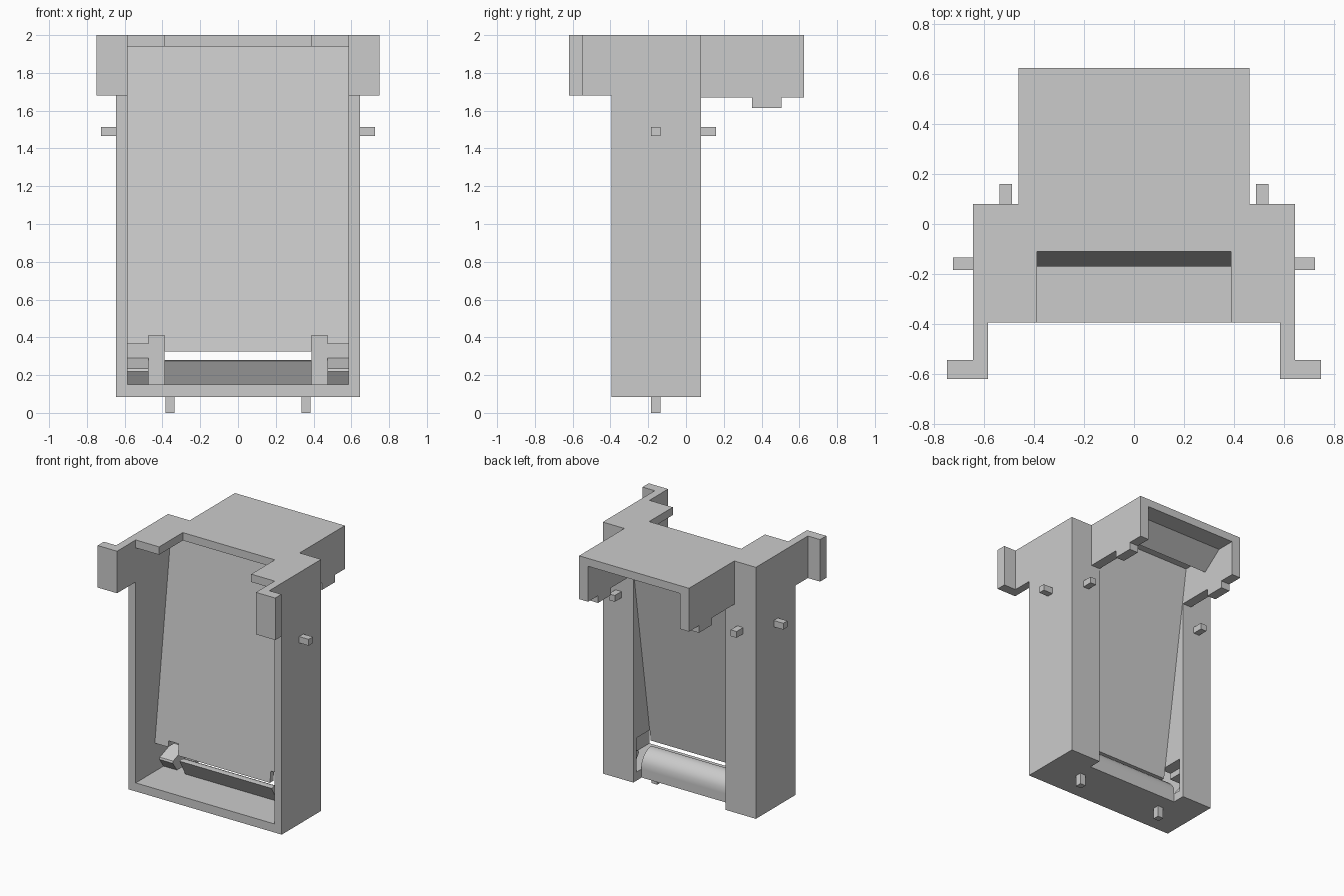
import bpy, bmesh

old = bpy.data.objects.get("Cube")
if old:
    bpy.data.objects.remove(old, do_unlink=True)

# single plain grey plastic
grey = bpy.data.materials.new("plain_grey")
grey.use_nodes = True
COLOUR = (0.6, 0.6, 0.6, 1)
grey.diffuse_color = COLOUR
grey.node_tree.nodes["Principled BSDF"].inputs["Base Color"].default_value = COLOUR


def extrude(name, outline, start, end, axis, smooth=False):
    """Extrude a closed outline: (y, z) points along x, or (x, y) points along z."""
    bm = bmesh.new()
    place = (lambda p, h: (h, *p)) if axis == "x" else (lambda p, h: (*p, h))
    low = [bm.verts.new(place(p, start)) for p in outline]
    high = [bm.verts.new(place(p, end)) for p in outline]
    bm.faces.new(low)
    bm.faces.new(high)
    for i in range(len(low)):
        j = (i + 1) % len(low)
        bm.faces.new((low[i], low[j], high[j], high[i]))
    bmesh.ops.recalc_face_normals(bm, faces=bm.faces)
    mesh = bpy.data.meshes.new(name)
    bm.to_mesh(mesh)
    bm.free()
    mesh.materials.append(grey)
    obj = bpy.data.objects.new(name, mesh)
    bpy.context.collection.objects.link(obj)
    if smooth:
        bpy.ops.object.select_all(action="DESELECT")
        obj.select_set(True)
        bpy.context.view_layer.objects.active = obj
        bpy.ops.object.shade_smooth_by_angle(angle=0.6)
    return obj


def pair(name, outline, start, end):
    """The same x-extruded part on both sides."""
    extrude("left_" + name, outline, start, end, "x")
    extrude("right_" + name, outline, -end, -start, "x")


def rect(y0, y1, z0, z1):
    return [(y0, z0), (y1, z0), (y1, z1), (y0, z1)]


OUT, IN, CH, BLOCK = 0.645, 0.585, 0.388, 0.463   # half widths
BASE, FLOOR, CEIL, TOP = 0.085, 0.15, 1.94, 2.0   # heights
FRONT, BACK, REAR = -0.395, 0.08, 0.625           # depths


def panel_front(z):
    return -0.17 + (z - 0.325) * 0.127


# outer walls and floor
pair("side_wall", rect(FRONT, BACK, BASE, TOP), IN, OUT)
extrude("floor", rect(FRONT, -0.02, BASE, FLOOR), -IN, IN, "x")

# top plate with front notch and rear overhang
half = [(CH, -0.11), (CH, FRONT), (IN, FRONT), (IN, BACK), (BLOCK, BACK), (BLOCK, REAR)]
extrude("top_plate", half + [(-x, y) for x, y in reversed(half)], CEIL, TOP, "z")

# rear pillars, undercut at the foot of the panel
for name, x0, x1, cut in (("inner_pillar", CH, 0.473, 0.41), ("outer_pillar", 0.473, IN, 0.365)):
    pair(name, [(-0.02, BASE), (BACK, BASE), (BACK, CEIL), (panel_front(CEIL), CEIL),
                (panel_front(cut), cut), (0.04, cut), (0.04, FLOOR), (-0.02, FLOOR)], x0, x1)

# leaning panel
extrude("leaning_panel", [(panel_front(0.325), 0.325), (-0.13, 0.325),
                          (0.115, CEIL), (panel_front(CEIL), CEIL)], -CH, CH, "x")

# rounded ramp below the panel and the wedges beside it
extrude("curved_ramp", [(-0.08, FLOOR), (-0.15, 0.275), (-0.125, 0.28), (-0.095, 0.273),
                        (-0.065, 0.257), (-0.04, 0.232), (-0.02, 0.195), (-0.02, FLOOR)],
        -CH, CH, "x", smooth=True)
pair("corner_wedge", [(-0.06, FLOOR), (-0.11, 0.22), (-0.105, 0.235), (0.04, 0.29), (0.04, FLOOR)],
     0.473, IN)

# rear hood cheeks with stepped feet, and a lip under the hood
pair("hood_cheek", [(BACK, 1.67), (0.35, 1.67), (0.35, 1.615), (0.505, 1.615), (0.505, 1.67),
                    (REAR, 1.67), (REAR, CEIL), (BACK, CEIL)], CH, BLOCK)
extrude("hood_lip", [(0.48, CEIL), (0.325, 1.82), (0.31, CEIL)], -CH, CH, "x")

# front ears with outward flanges
pair("ear", rect(-0.62, FRONT, 1.68, TOP), IN, OUT)
pair("ear_flange", rect(-0.62, -0.545, 1.68, TOP), OUT, 0.748)

# locating pegs
pair("side_peg", rect(-0.185, -0.135, 1.465, 1.513), OUT, 0.725)
pair("rear_peg", rect(BACK, 0.16, 1.465, 1.513), 0.488, 0.538)
pair("bottom_peg", rect(-0.185, -0.135, 0, BASE), 0.337, 0.385)
